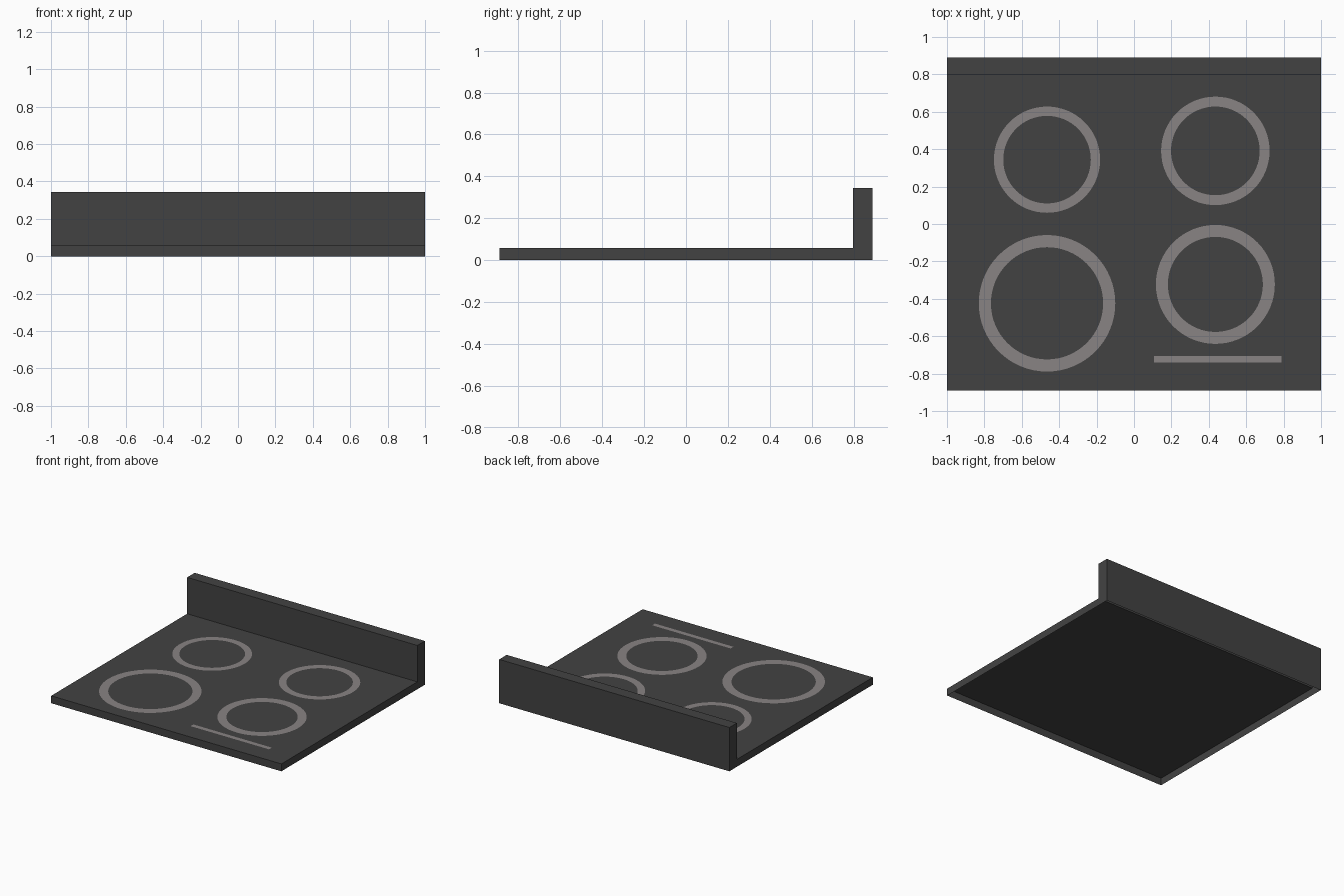
import bpy, bmesh, math

if "Cube" in bpy.data.objects:
    bpy.data.objects.remove(bpy.data.objects["Cube"])

HX, HY = 1.0, 0.89          # half width and half depth
DECK, BACK_Z, BACK_Y = 0.058, 0.344, 0.797
MARK_Z = DECK + 0.001       # printed markings sit just above the glass


def material(name, color):
    m = bpy.data.materials.new(name)
    m.diffuse_color = (*color, 1)
    m.use_nodes = True
    m.node_tree.nodes["Principled BSDF"].inputs["Base Color"].default_value = m.diffuse_color
    return m


def add_object(name, bm, mat):
    mesh = bpy.data.meshes.new(name)
    bm.to_mesh(mesh)
    bm.free()
    mesh.materials.append(mat)
    obj = bpy.data.objects.new(name, mesh)
    bpy.context.collection.objects.link(obj)
    return obj


dark = material("dark_glass", (0.055, 0.055, 0.055))
grey = material("marking_grey", (0.25, 0.23, 0.23))

# Cooktop body: L profile swept across the width, open underneath
bm = bmesh.new()
profile = [(-HY, 0), (HY, 0), (HY, BACK_Z), (BACK_Y, BACK_Z),
           (BACK_Y, DECK), (-HY, DECK)]
face = bm.faces.new([bm.verts.new((-HX, y, z)) for y, z in profile])
ext = bmesh.ops.extrude_face_region(bm, geom=[face], use_keep_orig=True)
bmesh.ops.translate(bm, vec=(2 * HX, 0, 0),
                    verts=[v for v in ext["geom"] if isinstance(v, bmesh.types.BMVert)])
bmesh.ops.recalc_face_normals(bm, faces=bm.faces[:])
under = [f for f in bm.faces if all(abs(v.co.z) < 1e-5 for v in f.verts)]
bmesh.ops.delete(bm, geom=under, context='FACES_ONLY')
add_object("cooktop_body", bm, dark)


# Burner rings: flat annuli
def burner_ring(name, x, y, outer, inner, n=64):
    bm = bmesh.new()
    loops = [[bm.verts.new((x + r * math.cos(math.tau * i / n),
                            y + r * math.sin(math.tau * i / n), MARK_Z))
              for i in range(n)] for r in (outer, inner)]
    o, c = loops
    for i in range(n):
        j = (i + 1) % n
        bm.faces.new((o[i], o[j], c[j], c[i]))
    add_object(name, bm, grey)


burner_ring("burner_ring_back_left", -0.465, 0.344, 0.284, 0.234)
burner_ring("burner_ring_back_right", 0.435, 0.391, 0.290, 0.237)
burner_ring("burner_ring_front_left", -0.465, -0.424, 0.365, 0.300)
burner_ring("burner_ring_front_right", 0.435, -0.323, 0.318, 0.254)

# Control strip: flat bar near the front edge
bm = bmesh.new()
bm.faces.new([bm.verts.new((x, y, MARK_Z)) for x, y in
              ((0.107, -0.741), (0.788, -0.741), (0.788, -0.706), (0.107, -0.706))])
add_object("control_strip", bm, grey)
